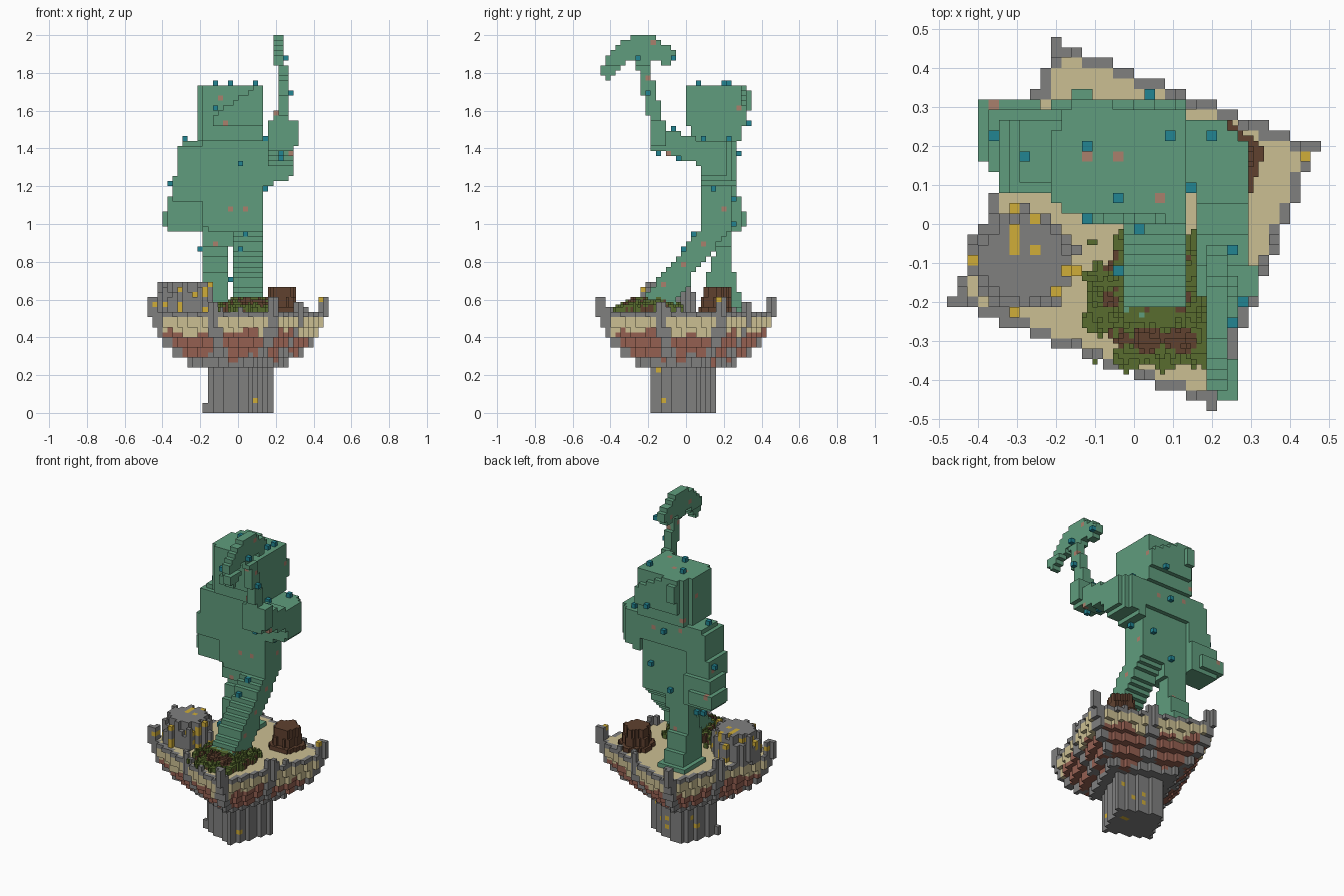
import bpy, math, random
from mathutils import Vector
from mathutils.geometry import intersect_point_line

random.seed(4)
if "Cube" in bpy.data.objects:
    bpy.data.objects.remove(bpy.data.objects["Cube"])

S = 2 / 75  # block size
COLOURS = {
    "verdigris": (.115, .335, .205), "grey_stone": (.215, .215, .213),
    "sand": (.60, .52, .29), "red_clay": (.30, .117, .083),
    "moss": (.098, .152, .028), "brown_bark": (.115, .053, .028),
    "gold": (.63, .42, .04), "teal": (.016, .235, .29), "copper": (.40, .215, .15),
}
NAMES = list(COLOURS)
MATS = []
for name, rgb in COLOURS.items():
    m = bpy.data.materials.new(name)
    m.use_nodes = True
    m.diffuse_color = (*rgb, 1)
    m.node_tree.nodes["Principled BSDF"].inputs["Base Color"].default_value = (*rgb, 1)
    MATS.append(m)

# Six face directions, each with its quad corners
SIDES = []
for axis in range(3):
    for sign in (0, 1):
        ring = [(0, 0), (1, 0), (1, 1), (0, 1)]
        corners = []
        for a, b in (ring if sign else ring[::-1]):
            c = [0, 0, 0]
            c[axis], c[(axis + 1) % 3], c[(axis + 2) % 3] = sign, a, b
            corners.append(tuple(c))
        step = [0, 0, 0]
        step[axis] = 1 if sign else -1
        SIDES.append((tuple(step), corners))


def add(p, q):
    return (p[0] + q[0], p[1] + q[1], p[2] + q[2])


def build(name, cells, size=S):
    """Skin a dictionary of blocks with their exposed faces."""
    index, verts, faces, mats = {}, [], [], []
    for cell, colour in cells.items():
        for step, corners in SIDES:
            if add(cell, step) in cells:
                continue
            face = []
            for c in corners:
                p = add(cell, c)
                if p not in index:
                    index[p] = len(verts)
                    verts.append([v * size for v in p])
                face.append(index[p])
            faces.append(face)
            mats.append(NAMES.index(colour))
    mesh = bpy.data.meshes.new(name)
    mesh.from_pydata(verts, [], faces)
    used = sorted(set(mats))
    for i in used:
        mesh.materials.append(MATS[i])
    mesh.polygons.foreach_set("material_index", [used.index(i) for i in mats])
    ob = bpy.data.objects.new(name, mesh)
    bpy.context.collection.objects.link(ob)


def box(cells, x, y, z, colour="verdigris"):
    for i in range(*x):
        for j in range(*y):
            for k in range(*z):
                cells[i, j, k] = colour


def weather(cells):
    """Scatter bare copper patches over the exposed blocks."""
    for cell in cells:
        if any(add(cell, s) not in cells for s, _ in SIDES) and random.random() < .015:
            cells[cell] = "copper"


def statue_part(name, *boxes):
    cells = {}
    for b in boxes:
        box(cells, *b)
    weather(cells)
    build(name, cells)


# Turned square plan shared by bowl and pedestal
A = math.radians(-22)


def plan(i, j):
    x, y = (i + .5) * S, (j + .5) * S
    u = abs(x * math.cos(A) + y * math.sin(A))
    v = abs(y * math.cos(A) - x * math.sin(A))
    return max(u, v), min(u, v)


# Pedestal with a wider foot
pedestal = {}
for i in range(-8, 8):
    for j in range(-8, 8):
        d, _ = plan(i, j)
        for k in range(10):
            if d < .14 and (k < 2 or i > -7) and j < 6:
                pedestal[i, j, k] = "gold" if random.random() < .012 else "grey_stone"
build("pedestal", pedestal)

# Bowl in two-block terraces, with stone ribs, rim posts and coloured bands
H = .362
bowl = {}
for i in range(-18, 18):
    for j in range(-18, 18):
        d, e = plan(i, j)
        wave = .022 * math.sin(i * .8) + .018 * math.sin(j * .9 + 1)
        for k in range(9, 23):
            z = (k + .5) * S
            terrace = 2 * ((k + 1) // 2) * S
            h = H * (1 - .5 * (max(0, .52 - terrace) / .27) ** 2)
            if d > h:
                continue
            corner, middle = e > h - .055, e < .034
            if k >= 20:
                post = e > h - .045 or (middle and d > h - .028 and k < 22)
                low = k == 20 and d > h - .025 and random.random() < .12
                if post or low:
                    bowl[i, j, k] = "gold" if random.random() < .08 else "grey_stone"
                continue
            if (corner or middle) and d > h - .06 and (k < 19 or d > h - .03):
                colour = "grey_stone"
            elif k == 19:
                colour = "grey_stone" if d > h - .027 else "sand"
            elif z > .425 + wave:
                colour = "sand"
            elif z > .285 + wave:
                colour = "red_clay"
            else:
                colour = "grey_stone"
            bowl[i, j, k] = colour
build("bowl", bowl)

# Ore rock with gold veins running down its columns
rock = {}
for i in range(-17, -5):
    for j in range(-10, 3):
        r = math.hypot(i + 11.3, j + 3.9) + .4 * math.sin(i * 2 + j * 3)
        top = 26 if r < 4 else random.choice((23, 24, 25, 26))
        vein = random.random() < .2
        for k in range(20, top):
            if r < 5.1:
                gold = random.random() < (.6 if vein else .04)
                rock[i, j, k] = "gold" if gold else "grey_stone"
build("ore_rock", rock)

# Tree stump, in half-size blocks
stump = {}
for i in range(8, 28):
    for j in range(2, 23):
        x, y = i + .5 - 17.3, j + .5 - 12
        r = math.hypot(x, y) - .6 * math.sin(5 * math.atan2(y, x))
        for k in range(40, 50):
            if r < (7.4 if k < 42 else 5.8 if k < 46 else 5.2):
                stump[i, j, k] = "brown_bark"
build("tree_stump", stump, S / 2)

# Mossy mound, in half-size blocks
mound = {}
for i in range(-11, 18):
    for j in range(-29, -1):
        x, y = i - 3.5, j + 15
        r = (abs(x / 12.5) ** 2.6 + abs(y / 13) ** 2.6) ** (1 / 2.6)
        n = math.sin(i * .9) + math.sin(j * .8 + 1) + random.uniform(-.5, .5)
        if r + .1 * n > 1:
            continue
        soil = n + (1.2 if -26 < j < -20 and -4 < i < 12 else 0)
        top = 42 + min(4, int(5.5 * (1 - r) + random.random() * 1.8))
        for k in range(40, top):
            bare = soil > .9 or (k < top - 1 and n > 0)
            mound[i, j, k] = "brown_bark" if bare else "moss"
build("mossy_mound", mound, S / 2)

# Striding leg and standing leg
stride = []
for k in range(21, 38):
    f = round(-9 + max(0, k - 22) * .85)
    stride.append(((-1, 5), (f, min(f + (7 if k < 27 else 6), 9)), (k, k + 1)))
statue_part("left_leg", *stride)
statue_part("right_leg",
            ((-8, -1), (4, 12), (20, 21)), ((-7, -2), (4, 11), (21, 24)),
            ((-7, -2), (4, 10), (24, 28)), ((-7, -2), (5, 9), (28, 31)),
            ((-7, -2), (6, 9), (31, 33)), ((-7, -1), (4, 9), (33, 37)))

# Torso
statue_part("torso", ((-6, 5), (3, 9), (36, 37)), ((-7, 5), (3, 9), (37, 48)),
            ((-7, 5), (3, 10), (48, 54)))

# Head: hood swelling backwards in steps, with a slanted brow
head = {}
box(head, (-8, 5), (2, 9), (54, 65))
box(head, (-7, 5), (1, 11), (54, 65))
for i in range(-6, 5):
    box(head, (i, i + 1), (11, 12), (57, min(65, 63 - i // 2)))
for i in range(-5, 5):
    box(head, (i, i + 1), (0, 1), (57, min(65, 59 + (i + 6) * 2 // 3)))
box(head, (-6, -4), (12, 13), (60, 64))
weather(head)
build("head", head)

# Hanging arm
statue_part("right_arm", ((-11, -7), (4, 10), (53, 54)), ((-12, -7), (3, 10), (47, 53)),
            ((-13, -7), (3, 10), (42, 47)),
            ((-14, -7), (5, 11), (36, 43)), ((-15, -9), (6, 12), (37, 40)))

# Raised arm: shoulder, stepped forearm, fist
raised = [((i, i + 1), (3, min(10, 18 - i)), (45 + (i - 4) // 3, 54)) for i in range(5, 11)]
for j in range(-7, 5):
    rise = (4 - j) // 3
    raised.append(((6, 11), (j, j + 1), (49 + rise, min(57, 54 + rise))))
raised += [((6, 12), (-7, -4), (53, 58)), ((7, 10), (-7, -5), (58, 60))]
statue_part("left_arm", *raised)

# Pick: curved blade on a leaning shaft, drawn as thick strokes
blade = [(-.405, 1.81), (-.36, 1.90), (-.27, 1.955), (-.17, 1.95), (-.1, 1.885)]
cheek = [(-.35, 1.89), (-.27, 1.93), (-.19, 1.925)]
shaft = [(-.25, 1.94), (-.2, 1.72), (-.15, 1.52)]


def near(p, path, radius):
    for a, b in zip(path, path[1:]):
        a, b = Vector(a), Vector(b)
        q, t = intersect_point_line(p, a, b)
        q = a.lerp(b, min(1, max(0, t)))
        if (q.to_2d() - p).length < radius:
            return True
    return False


pick = {}
for j in range(-18, 0):
    for k in range(56, 75):
        p = Vector(((j + .5) * S, (k + .5) * S))
        if near(p, blade, .04) or near(p, cheek, .05) or near(p, shaft, .034):
            lean = 7 if k > 68 else 8
            box(pick, (lean, lean + 2), (j, j + 1), (k, k + 1))
weather(pick)
build("pick", pick)

# Raised teal studs on head, trunk, arms, legs and pick
studs = [(-5, 7, 65), (-2, 2, 65), (3, 8, 65), (-5, 0, 60), (1, 12, 57),
         (0, 2, 49), (2, 9, 42), (-2, 10, 51), (-3, 9, 37), (5, 5, 44),
         (-14, 8, 45), (-11, 6, 54), (7, 8, 54), (5, 3, 54), (9, -3, 56),
         (8, -6, 51), (8, -2, 50), (1, 1, 35), (0, -1, 32), (-2, -5, 26),
         (-8, 6, 32), (10, -8, 63), (9, -10, 70), (9, -3, 70)]
build("teal_studs", dict.fromkeys(studs, "teal"))
